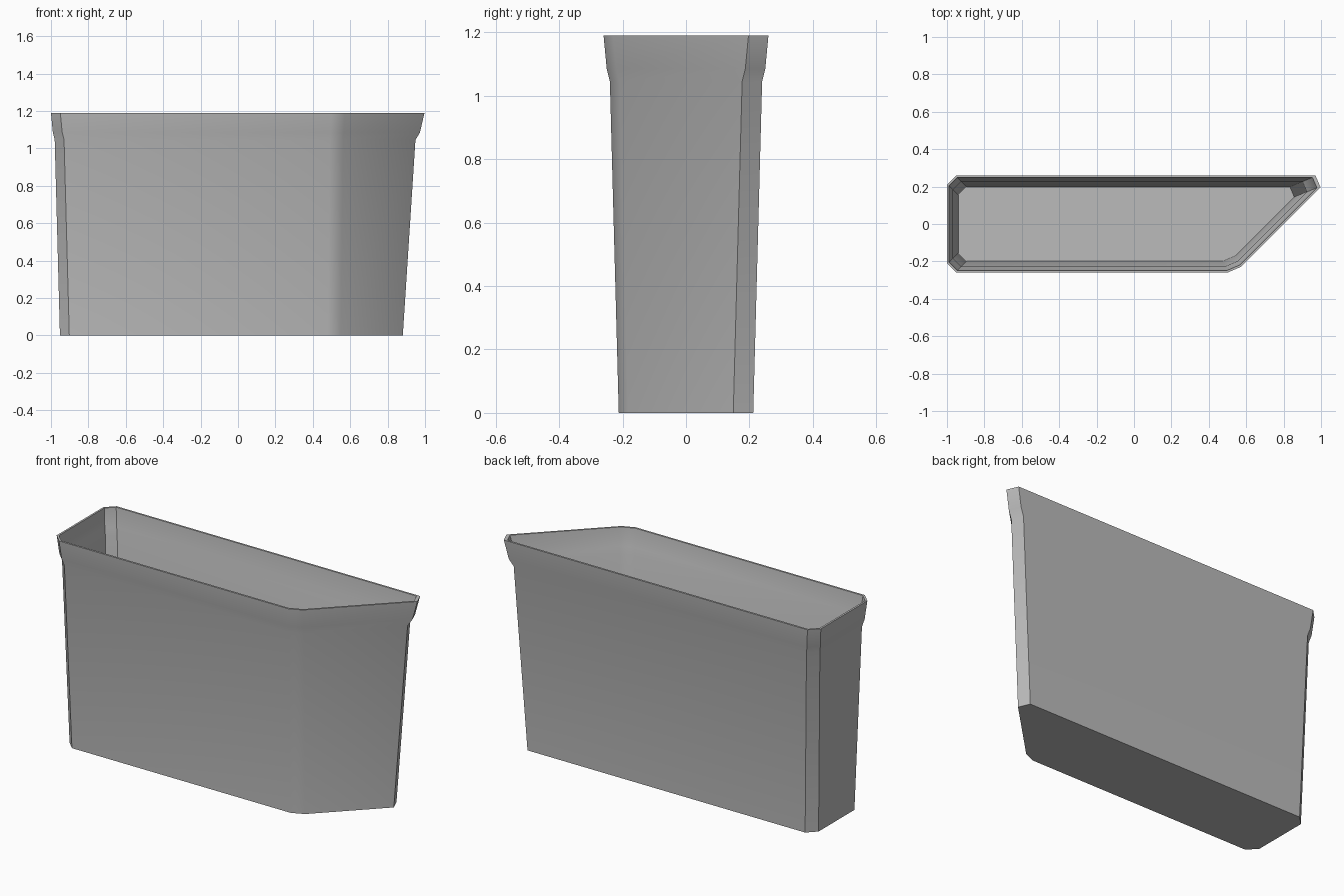
import bpy
import bmesh

cube = bpy.data.objects.get("Cube")
if cube:
    bpy.data.objects.remove(cube, do_unlink=True)

# Material
grey = bpy.data.materials.new("plain grey")
grey.use_nodes = True
colour = (0.5, 0.5, 0.5, 1)
grey.diffuse_color = colour
grey.node_tree.nodes["Principled BSDF"].inputs["Base Color"].default_value = colour


def outline(inset, cut):
    """Plan of the bin, moved inwards by inset, with corner cuts scaled by cut."""
    left, half = -1 + inset, 0.26 - inset
    slant = 0.80 - 1.414 * inset          # slanted end lies on x - y = slant
    near, far = slant - half, slant + half
    c = 0.05 * cut
    return [
        (left, -half + c), (left + c, -half),
        (near - 0.04, -half), (near + 0.03, -half + 0.03),
        (far - 0.063 * cut, half - 0.063 * cut), (far - 0.09 * cut, half),
        (left + c, half), (left, half - c),
    ]


# Wall section: inset, height, corner cut; up the outside, down the inside
section = [
    (0.048, 0, 1), (0.020, 1.045, 1), (0.010, 1.085, 1), (0, 1.19, 1),
    (0.011, 1.19, 0.88), (0.021, 1.085, 0.88),
    (0.033, 1.045, 0.88), (0.061, 0.015, 0.88),
]

bm = bmesh.new()
rings = [[bm.verts.new((x, y, z)) for x, y in outline(inset, cut)]
         for inset, z, cut in section]
for low, high in zip(rings, rings[1:]):
    for i in range(len(low)):
        j = (i + 1) % len(low)
        bm.faces.new((low[i], low[j], high[j], high[i]))
bm.faces.new(reversed(rings[0]))          # underside
bm.faces.new(rings[-1])                   # inner floor
bmesh.ops.recalc_face_normals(bm, faces=bm.faces)

mesh = bpy.data.meshes.new("slanted_bin")
bm.to_mesh(mesh)
bm.free()
mesh.materials.append(grey)
slanted_bin = bpy.data.objects.new("slanted_bin", mesh)
bpy.context.collection.objects.link(slanted_bin)

# Soft front bend and flare, crisp corner cuts and rim
bpy.ops.object.select_all(action='DESELECT')
slanted_bin.select_set(True)
bpy.context.view_layer.objects.active = slanted_bin
bpy.ops.object.shade_smooth_by_angle(angle=0.55)
